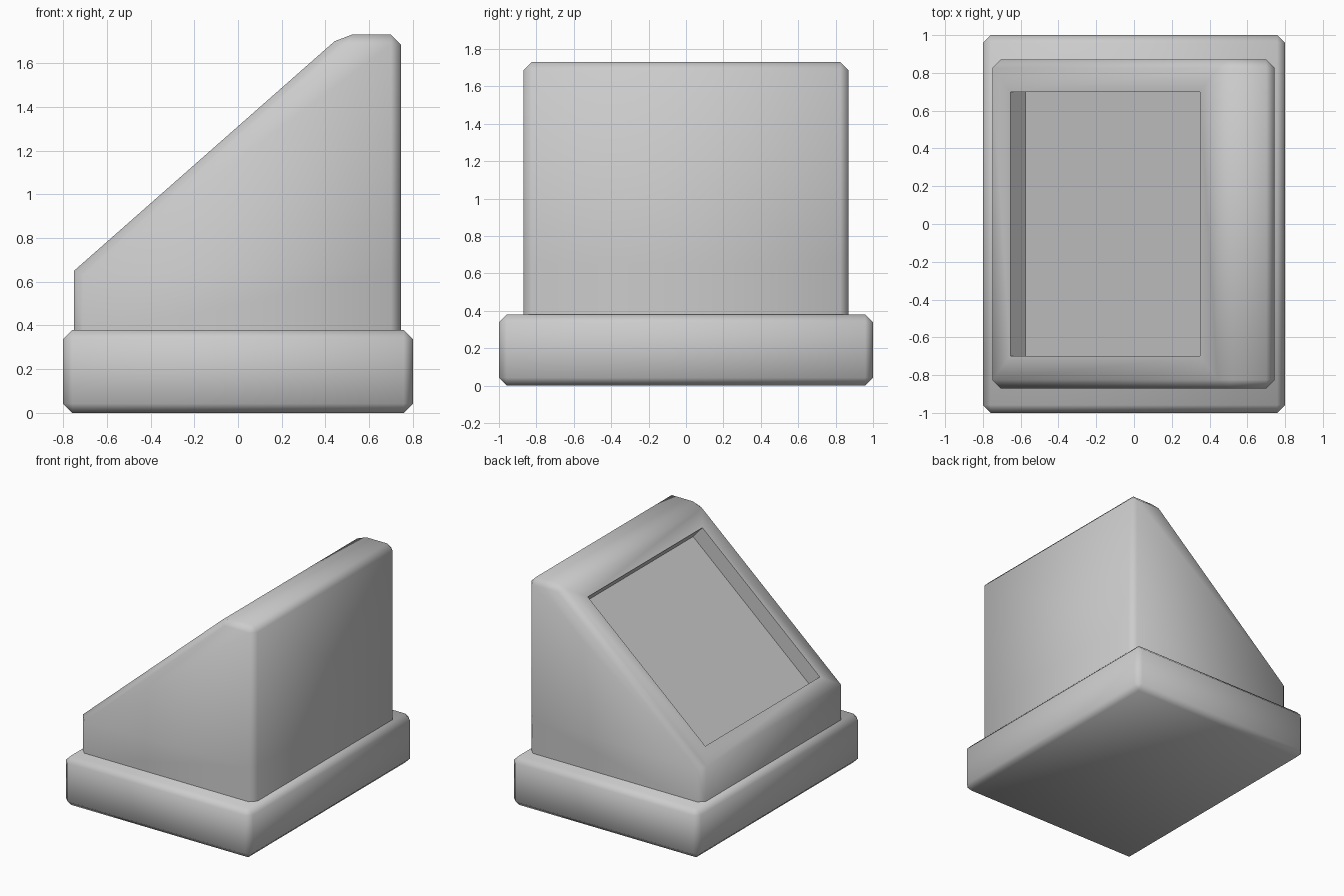
import bpy, bmesh, math
from mathutils import Vector

if "Cube" in bpy.data.objects:
    bpy.data.objects.remove(bpy.data.objects["Cube"])

BEVEL = 0.045


def chamfer(bm, edges, width=BEVEL):
    bmesh.ops.bevel(bm, geom=edges, offset=width, offset_type='OFFSET',
                    segments=1, profile=0.5, affect='EDGES', clamp_overlap=True)


def finish(bm, name):
    bmesh.ops.recalc_face_normals(bm, faces=bm.faces)
    mesh = bpy.data.meshes.new(name)
    bm.to_mesh(mesh)
    bm.free()
    obj = bpy.data.objects.new(name, mesh)
    bpy.context.collection.objects.link(obj)
    bpy.ops.object.select_all(action='DESELECT')
    obj.select_set(True)
    bpy.context.view_layer.objects.active = obj
    bpy.ops.object.shade_smooth_by_angle(angle=math.radians(60))
    return obj


# Base plinth: chamfered slab
bm = bmesh.new()
bmesh.ops.create_cube(bm, size=1)
for v in bm.verts:
    v.co = Vector((v.co.x * 1.6, v.co.y * 2.0, (v.co.z + 0.5) * 0.38))
chamfer(bm, bm.edges[:], 0.042)
finish(bm, "base")

# Wedge body: side profile (x, z) swept across y
W = 0.87
profile = [(-0.75, 0.34), (-0.75, 0.65), (0.476, 1.73),
           (0.745, 1.73), (0.745, 0.65), (0.745, 0.34)]
bm = bmesh.new()
near = [bm.verts.new((x, -W, z)) for x, z in profile]
far = [bm.verts.new((x, W, z)) for x, z in profile]
for side in (near, far):
    a, b, c, d, e, f = side
    bm.faces.new((a, b, e, f))
    bm.faces.new((b, c, d, e))
for i in range(6):
    j = (i + 1) % 6
    bm.faces.new((near[i], near[j], far[j], far[i]))
bmesh.ops.recalc_face_normals(bm, faces=bm.faces)

# Chamfer the side outlines and the two top edges, leaving the front lip crisp
edges = []
for side in (near, far):
    edges += [bm.edges.get((side[i], side[i + 1])) for i in range(5)]
edges += [bm.edges.get((near[i], far[i])) for i in (2, 3)]
chamfer(bm, edges)

# Screen recess: inset the sloped face, then push it straight in
bmesh.ops.recalc_face_normals(bm, faces=bm.faces)
slope = (1.73 - 0.65) / (0.476 + 0.75)
normal = Vector((-slope, 0, 1)).normalized()
screen = max((f for f in bm.faces if f.normal.dot(normal) > 0.99),
             key=lambda f: f.calc_area())
bmesh.ops.inset_individual(bm, faces=[screen], thickness=0.1)
mid_x = screen.calc_center_median().x
for v in screen.verts:
    x = -0.655 if v.co.x < mid_x else 0.35
    v.co = Vector((x, math.copysign(0.7, v.co.y), 0.65 + (x + 0.75) * slope))
floor = bmesh.ops.extrude_discrete_faces(bm, faces=[screen])["faces"][0]
bmesh.ops.translate(bm, verts=floor.verts[:], vec=normal * -0.12)
finish(bm, "screen_housing")
